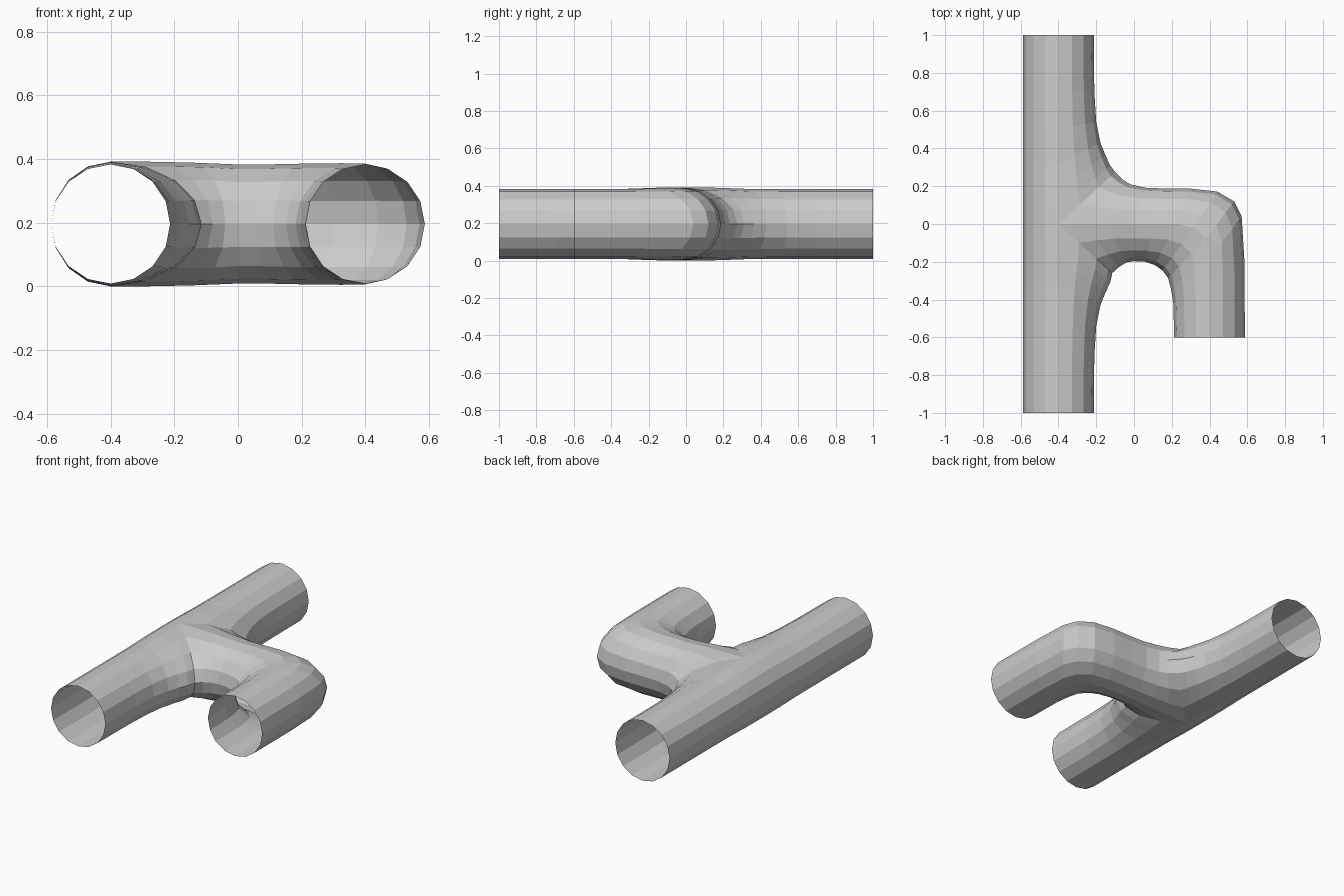
import bpy, bmesh
from math import sin, cos, pi

if "Cube" in bpy.data.objects:
    bpy.data.objects.remove(bpy.data.objects["Cube"])

ZC, R = 0.196, 0.187      # pipe axis height and radius
HALF = 8                  # facets per half pipe (16-sided)

# Main run: y stations and the fillet outline facing the branch
main_y = [1, 0.7, 0.5, 0.32, 0.18, 0.08]
main_edge = [(-.213, 1), (-.21, .7), (-.2, .54), (-.178, .43), (-.152, .365), (-.126, .31)]

# Branch: crown line, outer outline and inner (crotch) outline in plan
crown = [(-.4, 0), (-.28, 0), (-.15, 0), (0, 0), (.1, 0), (.22, 0),
         (.32, -.02), (.38, -.08), (.4, -.18), (.4, -.3), (.4, -.6)]
outer = [(-.1, .275), (-.06, .235), (-.02, .21), (.06, .192), (.16, .188), (.3, .187),
         (.44, .172), (.53, .12), (.57, .04), (.585, -.2), (.587, -.6)]
inner = [(-.115, -.26), (-.08, -.228), (-.04, -.203), (0, -.197), (.06, -.2), (.11, -.217),
         (.15, -.245), (.18, -.285), (.195, -.34), (.208, -.42), (.213, -.6)]

bm = bmesh.new()


def rise(x, y):
    """Half height of the pipe, swelling slightly at the junction and elbow."""
    swell = 0.009 * max(0, 1 - ((x + .35) ** 2 + y * y) / .12)
    swell += 0.004 * max(0, 1 - ((x - .37) ** 2 + y * y) / .08)
    return R + swell


def half_pipe(ridge, edge):
    """Loft half-round sections spanning from the crown line to a side outline."""
    rows = []
    for (rx, ry), (ex, ey) in zip(ridge, edge):
        h = rise(rx, ry)
        row = []
        for i in range(HALF + 1):
            a = pi * i / HALF
            s = sin(a)
            row.append(bm.verts.new((rx + (ex - rx) * s, ry + (ey - ry) * s, ZC + h * cos(a))))
        rows.append(row)
    for a, b in zip(rows, rows[1:]):
        for i in range(HALF):
            bm.faces.new((a[i], b[i], b[i + 1], a[i + 1]))


# Straight back wall of the main run
ys = main_y + [0] + [-y for y in reversed(main_y)]
half_pipe([(-.4, y) for y in ys], [(-.587, y) for y in ys])
# Main run into outside of elbow, and main run into inside of elbow
half_pipe([(-.4, y) for y in main_y] + crown, main_edge + outer)
half_pipe([(-.4, -y) for y in main_y] + crown, [(x, -y) for x, y in main_edge] + inner)

# Weld the three walls into one open-ended shell
bmesh.ops.remove_doubles(bm, verts=bm.verts[:], dist=0.0005)
bmesh.ops.recalc_face_normals(bm, faces=bm.faces[:])
mesh = bpy.data.meshes.new("pipe_junction")
bm.to_mesh(mesh)
bm.free()
bpy.context.collection.objects.link(bpy.data.objects.new("pipe_junction", mesh))
